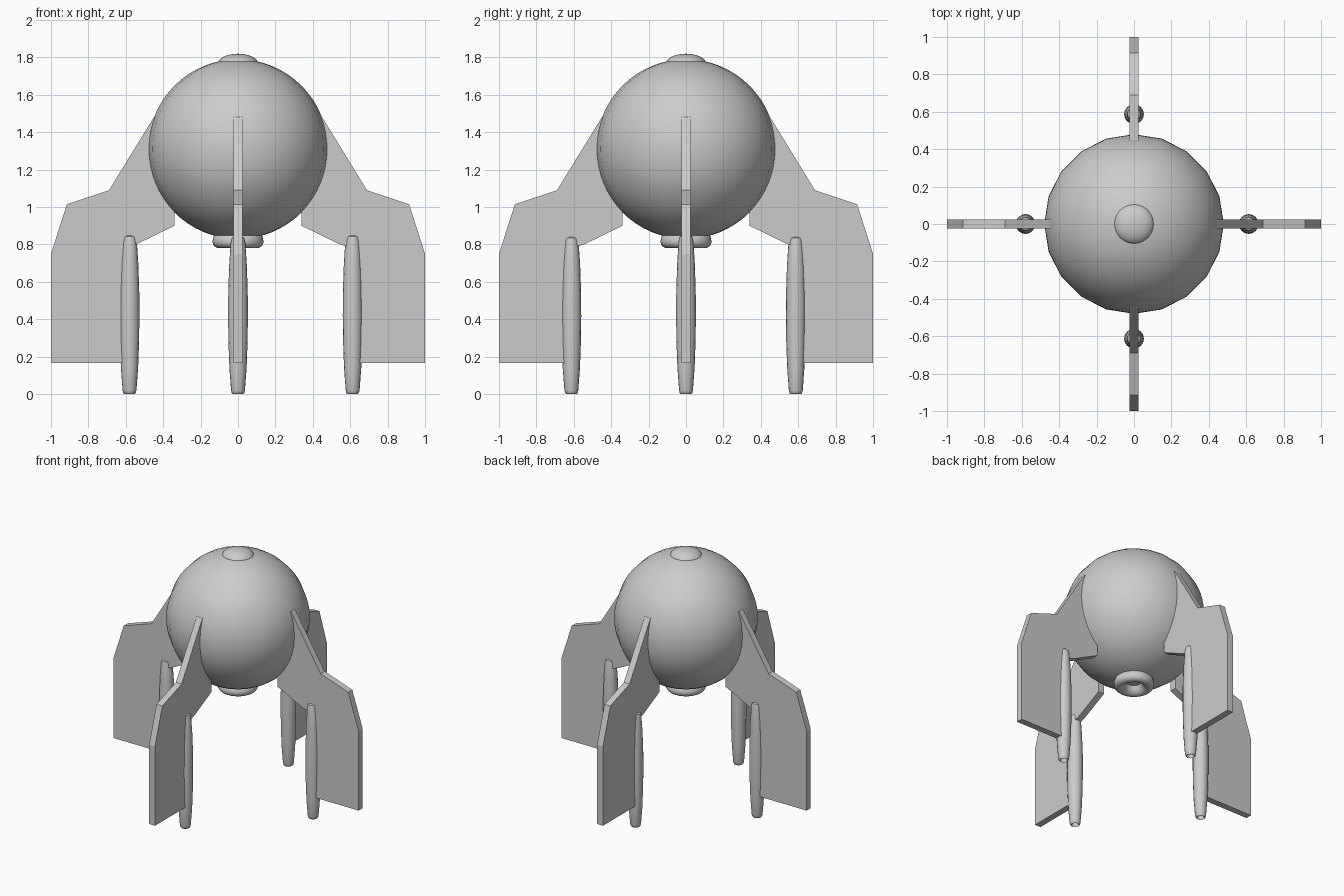
import bpy, bmesh, math

if "Cube" in bpy.data.objects:
    bpy.data.objects.remove(bpy.data.objects["Cube"])


def finish(bm, name, angle=40):
    bmesh.ops.recalc_face_normals(bm, faces=bm.faces)
    mesh = bpy.data.meshes.new(name)
    bm.to_mesh(mesh)
    bm.free()
    obj = bpy.data.objects.new(name, mesh)
    bpy.context.collection.objects.link(obj)
    bpy.ops.object.select_all(action='DESELECT')
    bpy.context.view_layer.objects.active = obj
    obj.select_set(True)
    bpy.ops.object.shade_smooth_by_angle(angle=math.radians(angle))
    return obj


def lathe(name, profile, sides, location=(0, 0, 0)):
    """Spin an (r, z) profile around the vertical axis."""
    bm = bmesh.new()
    verts = [bm.verts.new((r, 0, z)) for r, z in profile]
    edges = [bm.edges.new(pair) for pair in zip(verts, verts[1:])]
    bmesh.ops.spin(bm, geom=verts + edges, cent=(0, 0, 0), axis=(0, 0, 1),
                   angle=math.tau, steps=sides)
    bmesh.ops.remove_doubles(bm, verts=bm.verts, dist=1e-5)
    obj = finish(bm, name)
    obj.location = location
    return obj


def arc(cx, cz, rx, rz, start, end, n):
    """Points of an elliptical arc, angles in degrees from horizontal."""
    pts = []
    for i in range(n + 1):
        a = math.radians(start + (end - start) * i / n)
        pts.append((max(0, cx + rx * math.cos(a)), cz + rz * math.sin(a)))
    return pts


BODY_Z, BODY_R = 1.31, 0.48

# Round hull, with a shallow dome on top
lathe("hull", arc(0, BODY_Z, BODY_R, BODY_R, -90, 90, 32), 20)
lathe("top_dome", arc(0, 1.765, 0.108, 0.055, 0, 90, 8), 24)

# Rounded main nozzle ring with a hollow throat
nozzle = ([(0.10, 0.87), (0.13, 0.845)]
          + arc(0.10, 0.815, 0.036, 0.035, 10, -90, 6)
          + [(0.08, 0.785), (0.06, 0.805), (0.045, 0.84), (0, 0.84)])
lathe("main_nozzle", nozzle, 24)

# Fin outline: outer edge, pod edge, then an arc hidden just inside the hull
fin_outline = [(0.69, 1.09), (0.915, 1.015), (1.0, 0.75), (1.0, 0.165),
               (0.61, 0.165), (0.59, 0.785), (0.535, 0.805),
               (0.34, 0.90), (0.34, 0.99)]
fin_outline += arc(0, BODY_Z, 0.455, 0.455, -40, 20, 8)
fin_outline += [(0.42, 1.50), (0.45, 1.48)]

# Tapered pod with an open recessed lower end
pod_profile = [(0, 0.848), (0.026, 0.848), (0.034, 0.842), (0.039, 0.82),
               (0.047, 0.70), (0.052, 0.55), (0.053, 0.42), (0.051, 0.28),
               (0.046, 0.14), (0.037, 0.02), (0.033, 0.005), (0.027, 0.0),
               (0.022, 0.012), (0.020, 0.03), (0, 0.03)]

# Four fins around the hull, each carrying a pod
T = 0.0235
for side, turn, pod_r, drop in (("right", 0, 0.613, 0), ("back", 90, 0.587, 0.01),
                                ("left", 180, 0.58, 0), ("front", 270, 0.613, 0.01)):
    a = math.radians(turn)
    bm = bmesh.new()
    face = bm.faces.new([bm.verts.new((x, -T, z)) for x, z in fin_outline])
    out = bmesh.ops.extrude_face_region(bm, geom=[face])
    moved = [v for v in out["geom"] if isinstance(v, bmesh.types.BMVert)]
    bmesh.ops.translate(bm, verts=moved, vec=(0, 2 * T, 0))
    finish(bm, side + "_fin", 15).rotation_euler.z = a
    pod = lathe(side + "_pod", pod_profile, 16,
                (pod_r * math.cos(a), pod_r * math.sin(a), 0))
    pod.scale.z = 1 - drop
